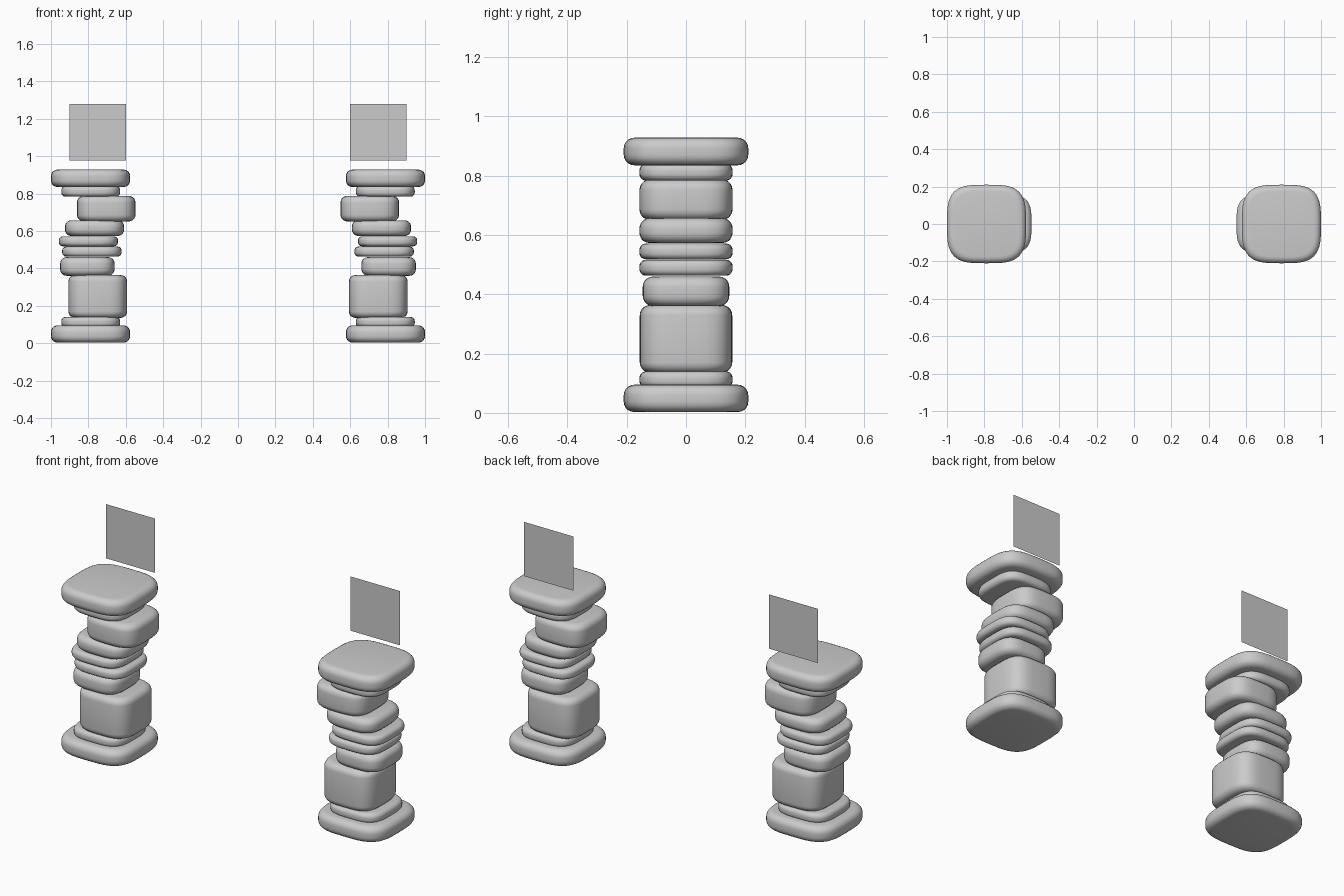
import bpy, bmesh
from math import cos, sin, pi, copysign

if "Cube" in bpy.data.objects:
    bpy.data.objects.remove(bpy.data.objects["Cube"])

N = 3.5        # superellipse exponent of the stone outline
SEG = 48       # points around each stone
ARC = 5        # steps in each rounded rim


def add_object(name, bm):
    bmesh.ops.recalc_face_normals(bm, faces=bm.faces)
    mesh = bpy.data.meshes.new(name)
    bm.to_mesh(mesh)
    bm.free()
    obj = bpy.data.objects.new(name, mesh)
    bpy.context.collection.objects.link(obj)
    # the second pillar is the mirror image of the first
    mirror = obj.modifiers.new("mirror", 'MIRROR')
    mirror.use_axis = (True, False, False)
    mirror.use_mirror_merge = False
    return obj


def outline(t):
    c, s = cos(t), sin(t)
    return (copysign(abs(c) ** (2 / N), c), copysign(abs(s) ** (2 / N), s))


def stone(name, x0, x1, half_y, z0, z1):
    """Soft squircle block with rounded top and bottom rims."""
    cx, a = (x0 + x1) / 2, (x1 - x0) / 2
    r = min(0.4 * (z1 - z0), 0.035)
    arc = [i / ARC * pi / 2 for i in range(ARC + 1)]
    profile = [(r * (1 - sin(t)), z0 + r * (1 - cos(t))) for t in arc]
    profile += [(i, z0 + z1 - z) for i, z in reversed(profile)]
    bm = bmesh.new()
    rings = []
    for inset, z in profile:
        ring = []
        for k in range(SEG):
            u, v = outline(2 * pi * k / SEG)
            ring.append(bm.verts.new((cx + u * (a - inset), v * (half_y - inset), z)))
        rings.append(ring)
    for lo, hi in zip(rings, rings[1:]):
        for k in range(SEG):
            j = (k + 1) % SEG
            bm.faces.new((lo[k], lo[j], hi[j], hi[k]))
    bm.faces.new(rings[0])
    bm.faces.new(rings[-1])
    for f in bm.faces:
        f.smooth = True
    add_object(name, bm)


# stacked stones: name, x range, half depth, z range
STONES = [
    ("base_slab", 0.577, 1.0, 0.21, 0.003, 0.095),
    ("base_step", 0.63, 0.945, 0.157, 0.085, 0.14),
    ("large_block", 0.593, 0.907, 0.156, 0.135, 0.364),
    ("lower_block", 0.66, 0.951, 0.146, 0.36, 0.46),
    ("lower_disc", 0.622, 0.94, 0.157, 0.463, 0.516),
    ("upper_disc", 0.642, 0.958, 0.157, 0.518, 0.571),
    ("middle_block", 0.609, 0.925, 0.157, 0.573, 0.657),
    ("offset_block", 0.548, 0.861, 0.157, 0.651, 0.787),
    ("cap_step", 0.63, 0.945, 0.157, 0.783, 0.84),
    ("cap_slab", 0.577, 1.0, 0.21, 0.835, 0.928),
]
for args in STONES:
    stone(*args)

# flat upright card floating above each pillar
bm = bmesh.new()
bm.faces.new([bm.verts.new((x, 0.13, z)) for x, z in
              ((0.6, 0.977), (0.902, 0.977), (0.902, 1.278), (0.6, 1.278))])
add_object("floating_panel", bm)
